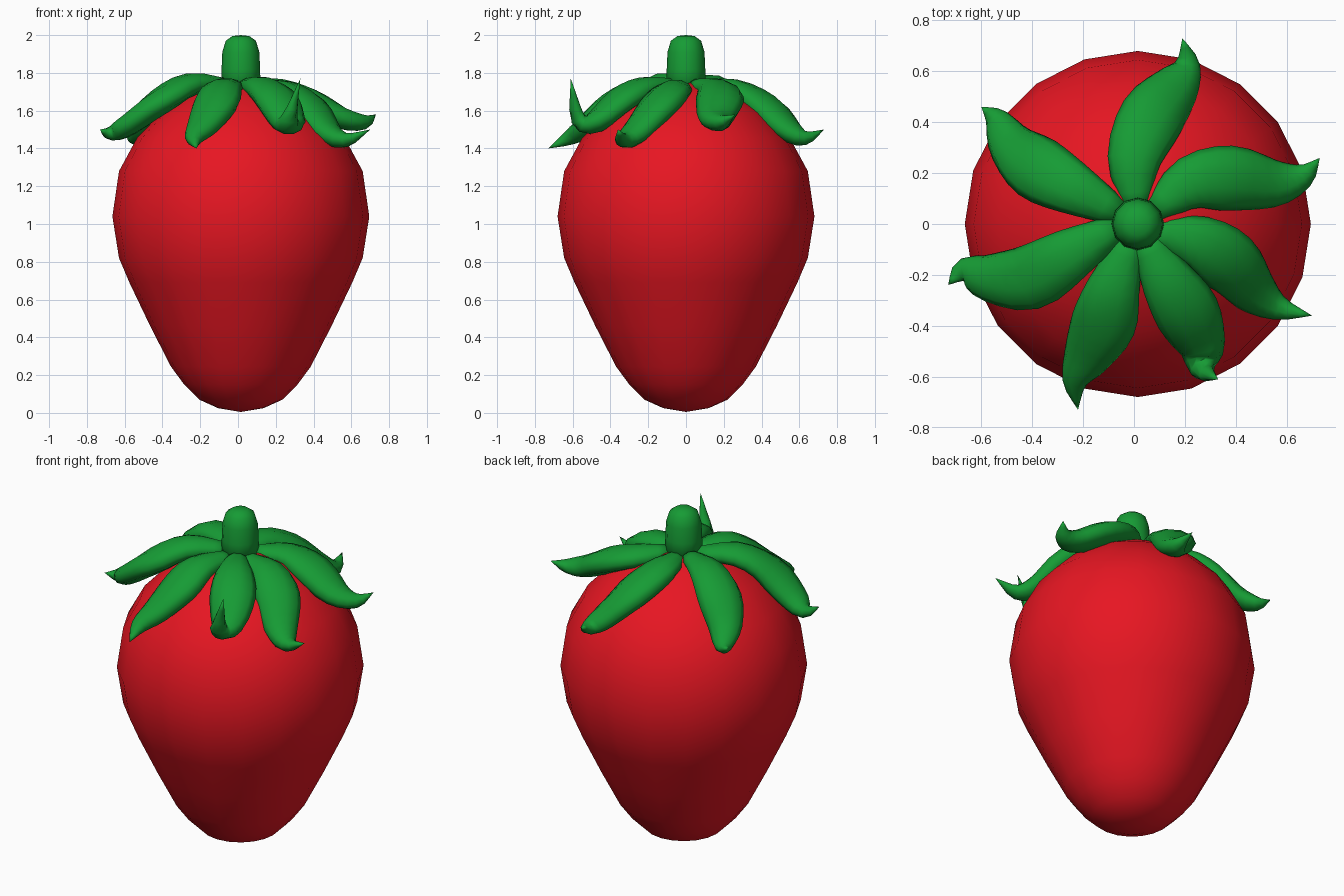
import bpy, bmesh, math
from mathutils import Vector

if "Cube" in bpy.data.objects:
    bpy.data.objects.remove(bpy.data.objects["Cube"])


def material(name, color):
    m = bpy.data.materials.new(name)
    m.diffuse_color = (*color, 1)
    m.use_nodes = True
    m.node_tree.nodes["Principled BSDF"].inputs["Base Color"].default_value = m.diffuse_color
    return m


red = material("red", (0.8, 0.008, 0.016))
green = material("green", (0.008, 0.33, 0.035))


def make_object(name, rings, mat):
    """Skin a list of rings; a ring holding one point becomes a pole."""
    bm = bmesh.new()
    loops = [[bm.verts.new(p) for p in r] for r in rings]
    for a, b in zip(loops, loops[1:]):
        n = max(len(a), len(b))
        for i in range(n):
            j = (i + 1) % n
            if len(a) == 1:
                bm.faces.new((a[0], b[j], b[i]))
            elif len(b) == 1:
                bm.faces.new((a[i], a[j], b[0]))
            else:
                bm.faces.new((a[i], a[j], b[j], b[i]))
    for end in (loops[0], loops[-1]):
        if len(end) > 2:
            bm.faces.new(end)
    bmesh.ops.recalc_face_normals(bm, faces=bm.faces)
    for f in bm.faces:
        f.smooth = True
    me = bpy.data.meshes.new(name)
    bm.to_mesh(me)
    bm.free()
    me.materials.append(mat)
    ob = bpy.data.objects.new(name, me)
    bpy.context.collection.objects.link(ob)
    return ob


def revolve(name, profile, sides, mat, cx):
    rings = []
    for r, z in profile:
        n = sides if r > 0 else 1
        rings.append([(cx + r * math.cos(math.tau * i / n),
                       r * math.sin(math.tau * i / n), z) for i in range(n)])
    return make_object(name, rings, mat)


def catmull(p, steps):
    """Smooth curve through a list of vectors."""
    p = [2 * p[0] - p[1]] + p + [2 * p[-1] - p[-2]]
    out = []
    for a, b, c, d in zip(p, p[1:], p[2:], p[3:]):
        for k in range(steps):
            t = k / steps
            out.append(0.5 * (2 * b + (c - a) * t + (2 * a - 5 * b + 4 * c - d) * t * t
                              + (3 * b - a - 3 * c + d) * t ** 3))
    return out + [p[-2]]


# half width and half thickness along every leaf
WIDTH = [0.05, 0.105, 0.128, 0.095, 0.05, 0.0]
THICK = [0.04, 0.06, 0.07, 0.06, 0.04, 0.0]


def leaf(name, points, sides=10, steps=3):
    path = catmull([Vector(p) for p in points], steps)
    size = catmull([Vector((w, t, 0)) for w, t in zip(WIDTH, THICK)], steps)
    rings = []
    for i, c in enumerate(path):
        if i == len(path) - 1:
            rings.append([c])
            continue
        tan = (path[i + 1] - path[max(i - 1, 0)]).normalized()
        side = Vector((-tan.y, tan.x, 0)).normalized()
        up = tan.cross(side)
        w, t = size[i].x, size[i].y
        rings.append([c + side * w * math.cos(math.tau * k / sides)
                      + up * t * math.sin(math.tau * k / sides) for k in range(sides)])
    return make_object(name, rings, green)


# fruit body
revolve("berry_body", [(0, 0.005), (0.12, 0.025), (0.22, 0.07), (0.30, 0.15), (0.37, 0.245),
                       (0.48, 0.46), (0.59, 0.69), (0.645, 0.82), (0.68, 1.04), (0.645, 1.28),
                       (0.55, 1.455), (0.42, 1.59), (0.25, 1.70), (0.12, 1.745), (0, 1.755)],
        20, red, 0.015)

# stem
revolve("stem", [(0, 1.70), (0.105, 1.70), (0.102, 1.82), (0.098, 1.91),
                 (0.08, 1.97), (0.045, 1.995), (0, 2.0)], 12, green, 0.015)

# leaves, each along its own curling path
leaves = {
    "back": [(0.01, 0.06, 1.72), (0, 0.25, 1.71), (0.07, 0.42, 1.62),
             (0.165, 0.54, 1.50), (0.21, 0.63, 1.455), (0.19, 0.73, 1.50)],
    "right": [(0.08, 0.05, 1.73), (0.22, 0.16, 1.71), (0.38, 0.18, 1.65),
              (0.55, 0.16, 1.56), (0.665, 0.19, 1.54), (0.73, 0.26, 1.58)],
    "front_right": [(0.07, -0.03, 1.72), (0.25, -0.07, 1.70), (0.37, -0.15, 1.62),
                    (0.47, -0.26, 1.49), (0.57, -0.33, 1.445), (0.70, -0.36, 1.50)],
    "front_curled": [(0.04, -0.06, 1.73), (0.13, -0.22, 1.72), (0.21, -0.35, 1.65),
                     (0.265, -0.48, 1.54), (0.27, -0.57, 1.555), (0.33, -0.61, 1.77)],
    "front": [(-0.01, -0.06, 1.72), (-0.08, -0.25, 1.71), (-0.12, -0.39, 1.63),
              (-0.185, -0.52, 1.52), (-0.232, -0.62, 1.455), (-0.22, -0.73, 1.40)],
    "left": [(-0.06, -0.01, 1.73), (-0.25, -0.12, 1.74), (-0.41, -0.21, 1.65),
             (-0.57, -0.21, 1.53), (-0.67, -0.185, 1.48), (-0.73, -0.24, 1.50)],
    "back_left": [(-0.05, 0.04, 1.73), (-0.24, 0.14, 1.73), (-0.38, 0.22, 1.64),
                  (-0.48, 0.31, 1.52), (-0.54, 0.41, 1.455), (-0.60, 0.46, 1.48)],
}
for key, pts in leaves.items():
    leaf("leaf_" + key, pts)
